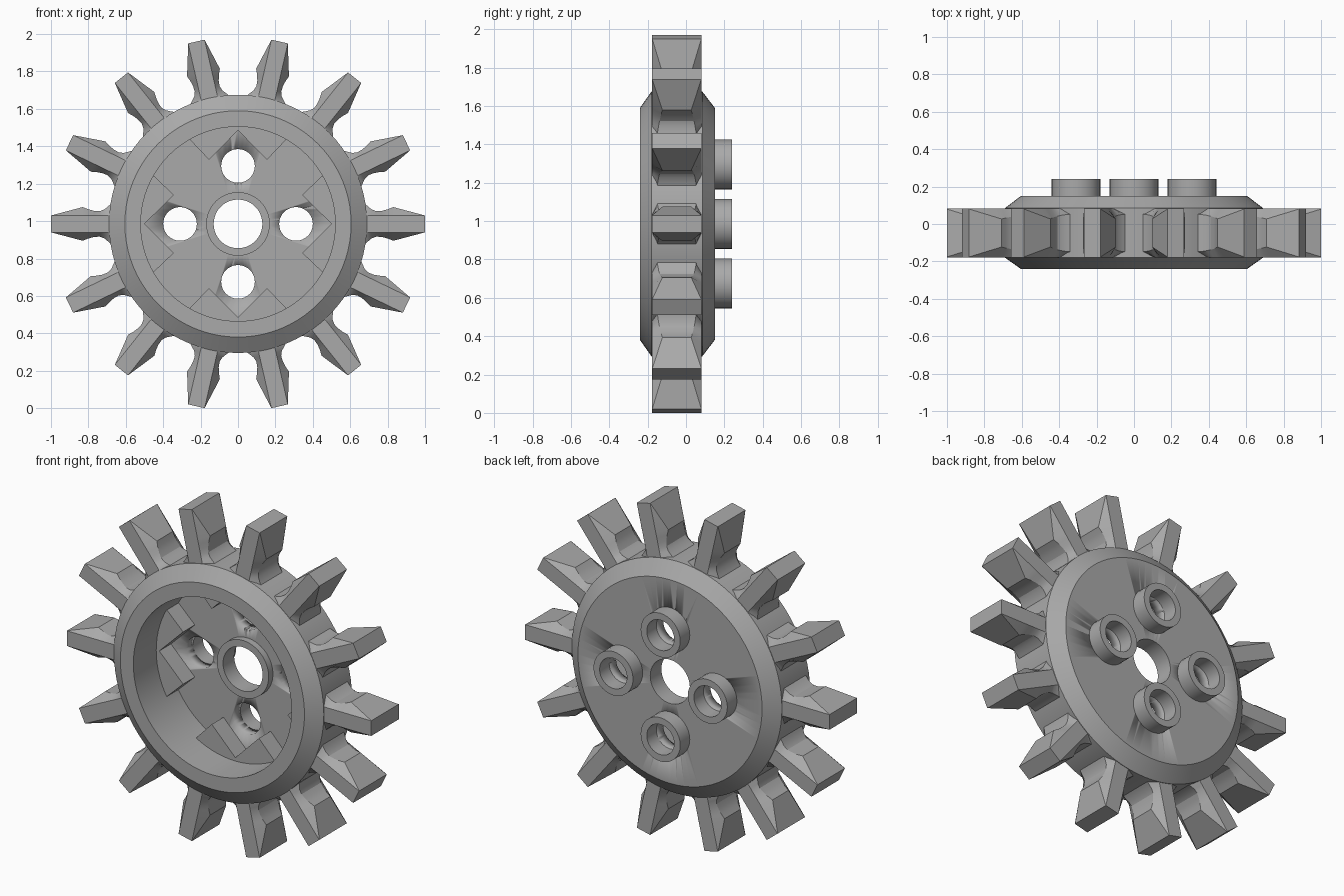
import bpy, bmesh, math
from mathutils import Matrix, Vector

CENTER = Vector((0, 0, 0.985))
TEETH = 14

if "Cube" in bpy.data.objects:
    bpy.data.objects.remove(bpy.data.objects["Cube"])

grey = bpy.data.materials.new("light_grey_plastic")
grey.use_nodes = True
colour = (0.4, 0.4, 0.4, 1)
grey.diffuse_color = colour
grey.node_tree.nodes["Principled BSDF"].inputs["Base Color"].default_value = colour


def finish(name, bm, location=CENTER, smooth=28):
    bmesh.ops.recalc_face_normals(bm, faces=bm.faces)
    mesh = bpy.data.meshes.new(name)
    bm.to_mesh(mesh)
    bm.free()
    mesh.materials.append(grey)
    obj = bpy.data.objects.new(name, mesh)
    obj.location = location
    bpy.context.collection.objects.link(obj)
    bpy.ops.object.select_all(action="DESELECT")
    obj.select_set(True)
    bpy.context.view_layer.objects.active = obj
    bpy.ops.object.shade_smooth_by_angle(angle=math.radians(smooth))
    return obj


def lathe(profile, steps, closed=True):
    """Turn (radius, y) points about the y axis."""
    bm = bmesh.new()
    rings = []
    for i in range(steps):
        a = math.tau * i / steps
        rings.append([bm.verts.new((r * math.cos(a), y, r * math.sin(a))) for r, y in profile])
    count = len(profile) if closed else len(profile) - 1
    for i, ring in enumerate(rings):
        nxt = rings[(i + 1) % steps]
        for j in range(count):
            k = (j + 1) % len(profile)
            bm.faces.new((ring[j], ring[k], nxt[k], nxt[j]))
    return bm


# Hollow wheel body with chamfered rims and a short central tube
body_profile = [(0.13, 0.15), (0.605, 0.15), (0.69, 0.085), (0.69, -0.18), (0.605, -0.24),
                (0.52, -0.24), (0.52, 0.085), (0.17, 0.085), (0.17, 0.045), (0.13, 0.045)]
body = finish("wheel_body", lathe(body_profile, 80))

# Four through holes in the disc
spots = [Vector((0.31 * math.cos(i * math.pi / 2), 0, 0.31 * math.sin(i * math.pi / 2)))
         for i in range(4)]
bm = bmesh.new()
for spot in spots:
    turn = Matrix.Translation(spot) @ Matrix.Rotation(math.pi / 2, 4, "X")
    bmesh.ops.create_cone(bm, cap_ends=True, segments=32, radius1=0.09, radius2=0.09,
                          depth=1, matrix=turn)
cutter = finish("hole_cutter", bm)
cutter.hide_render = True
cut = body.modifiers.new("holes", "BOOLEAN")
cut.object = cutter
cut.solver = "EXACT"
bpy.context.view_layer.objects.active = body
bpy.ops.object.modifier_apply(modifier=cut.name)
bpy.data.objects.remove(cutter)

# Hollow studs on the back
for i, spot in enumerate(spots):
    ring = [(0.09, 0.15), (0.09, 0.24), (0.13, 0.24), (0.13, 0.15)]
    finish(f"back_stud_{i + 1}", lathe(ring, 32, closed=False), CENTER + spot)

# Wedge blocks on the cavity floor, mirrored in pairs about each axis
wedge = [(0, 0.5), (0.155, 0.343), (0.257, 0.45), (0.22, 0.53), (0, 0.56)]
bm = bmesh.new()
for quarter in range(4):
    turn = Matrix.Rotation(quarter * math.pi / 2, 3, "Y")
    for side in (-1, 1):
        front, back = [[bm.verts.new(turn @ Vector((side * x, y, z))) for x, z in wedge]
                       for y in (-0.025, 0.1)]
        bm.faces.new(front)
        bm.faces.new(back)
        for j in range(len(wedge)):
            k = (j + 1) % len(wedge)
            bm.faces.new((front[j], front[k], back[k], back[j]))
finish("inner_wedges", bm)

# Sprocket teeth: (radius, half thickness, half width of the raised flank)
sections = [(0.66, 0.125, 0.1), (0.69, 0.098, 0.1), (0.715, 0.077, 0.095), (0.74, 0.068, 0.09),
            (0.77, 0.07, 0.085), (0.8, 0.078, 0.08), (0.83, 0.09, 0.075), (1.0, 0.045, 0.128)]
MID, HALF, EDGE = -0.048, 0.13, 0.045
for i in range(TEETH):
    bm = bmesh.new()
    turn = Matrix.Rotation(-math.tau * i / TEETH, 3, "Y")
    loops = []
    for u, w, flank in sections:
        outline = [(-HALF, -EDGE), (-flank, -w), (flank, -w), (HALF, -EDGE),
                   (HALF, EDGE), (flank, w), (-flank, w), (-HALF, EDGE)]
        loops.append([bm.verts.new(turn @ Vector((u, MID + y, v))) for y, v in outline])
    for a, b in zip(loops, loops[1:]):
        for j in range(8):
            k = (j + 1) % 8
            bm.faces.new((a[j], a[k], b[k], b[j]))
    bm.faces.new(loops[0])
    bm.faces.new(loops[-1])
    finish(f"tooth_{i + 1}", bm, smooth=22)
